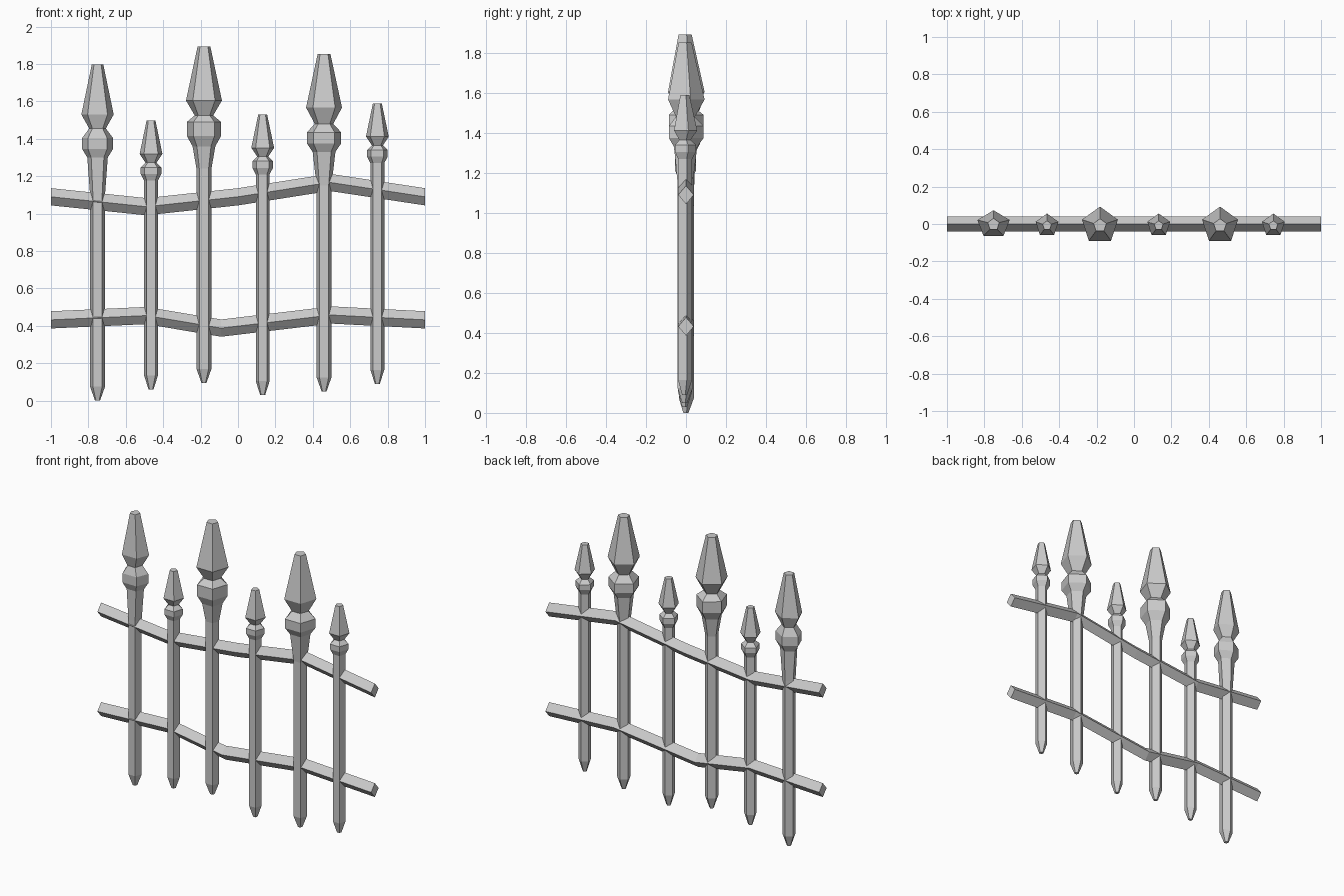
import bpy, bmesh
from math import sin, cos, pi
from mathutils import Vector

if "Cube" in bpy.data.objects:
    bpy.data.objects.remove(bpy.data.objects["Cube"])


def loft(name, rings):
    """Skin a stack of equal-sized rings and cap both ends."""
    bm = bmesh.new()
    loops = [[bm.verts.new(p) for p in ring] for ring in rings]
    n = len(loops[0])
    for a, b in zip(loops, loops[1:]):
        for i in range(n):
            j = (i + 1) % n
            bm.faces.new((a[i], a[j], b[j], b[i]))
    bm.faces.new(loops[0][::-1])
    bm.faces.new(loops[-1])
    bmesh.ops.recalc_face_normals(bm, faces=bm.faces[:])
    me = bpy.data.meshes.new(name)
    bm.to_mesh(me)
    bm.free()
    ob = bpy.data.objects.new(name, me)
    bpy.context.collection.objects.link(ob)
    return ob


def picket(name, x, profile, squash=1.0):
    """Five-sided post turned from (radius, height) pairs, a corner facing +y."""
    rings = []
    for r, z in profile:
        sy = squash if r > 0.05 else 1.0
        cy = -0.008 if squash == 1 else -0.002
        rings.append([(x + r * cos(pi / 2 + k * 2 * pi / 5),
                       cy + sy * r * sin(pi / 2 + k * 2 * pi / 5), z)
                      for k in range(5)])
    return loft(name, rings)


def tall(bottom, flare, bell, low, high, neck, wide, top, s=1.0):
    return [(.014, bottom), (.042, bottom + .075), (.042, flare),
            (.064 * s, bell), (.096 * s, low), (.096 * s, high),
            (.052 * s, neck), (.101 * s, wide), (.036 * s, top)]


# Tall pickets
picket("tall_picket_left", -.751,
       tall(0, 1.10, 1.30, 1.345, 1.405, 1.455, 1.53, 1.797, .9), .83)
picket("tall_picket_middle", -.182,
       tall(.095, 1.24, 1.36, 1.415, 1.49, 1.525, 1.605, 1.893))
picket("tall_picket_right", .46,
       tall(.05, 1.15, 1.33, 1.375, 1.435, 1.48, 1.567, 1.853))

# Short pickets: same head, shifted in height
for i, (x, bottom, top) in enumerate([(-.465, .06, 1.497), (.132, .03, 1.53), (.745, .09, 1.59)]):
    picket(f"short_picket_{i + 1}", x,
           [(.014, bottom), (.039, bottom + .075), (.039, top - .32),
            (.058, top - .285), (.058, top - .25), (.031, top - .225),
            (.064, top - .178), (.025, top)])


# Bent rails with a diamond cross-section
def rail(name, path, h=.046, w=.039):
    rings = [[Vector((x, 0, z)) + d for d in
              (Vector((0, w, 0)), Vector((0, 0, h)), Vector((0, -w, 0)), Vector((0, 0, -h)))]
             for x, z in path]
    return loft(name, rings)


rail("upper_rail", [(-1, 1.09), (-.49, 1.037), (0, 1.09), (.49, 1.167), (1, 1.09)])
rail("lower_rail", [(-1, .432), (-.49, .455), (-.09, .388), (.5, .458), (1, .432)])
